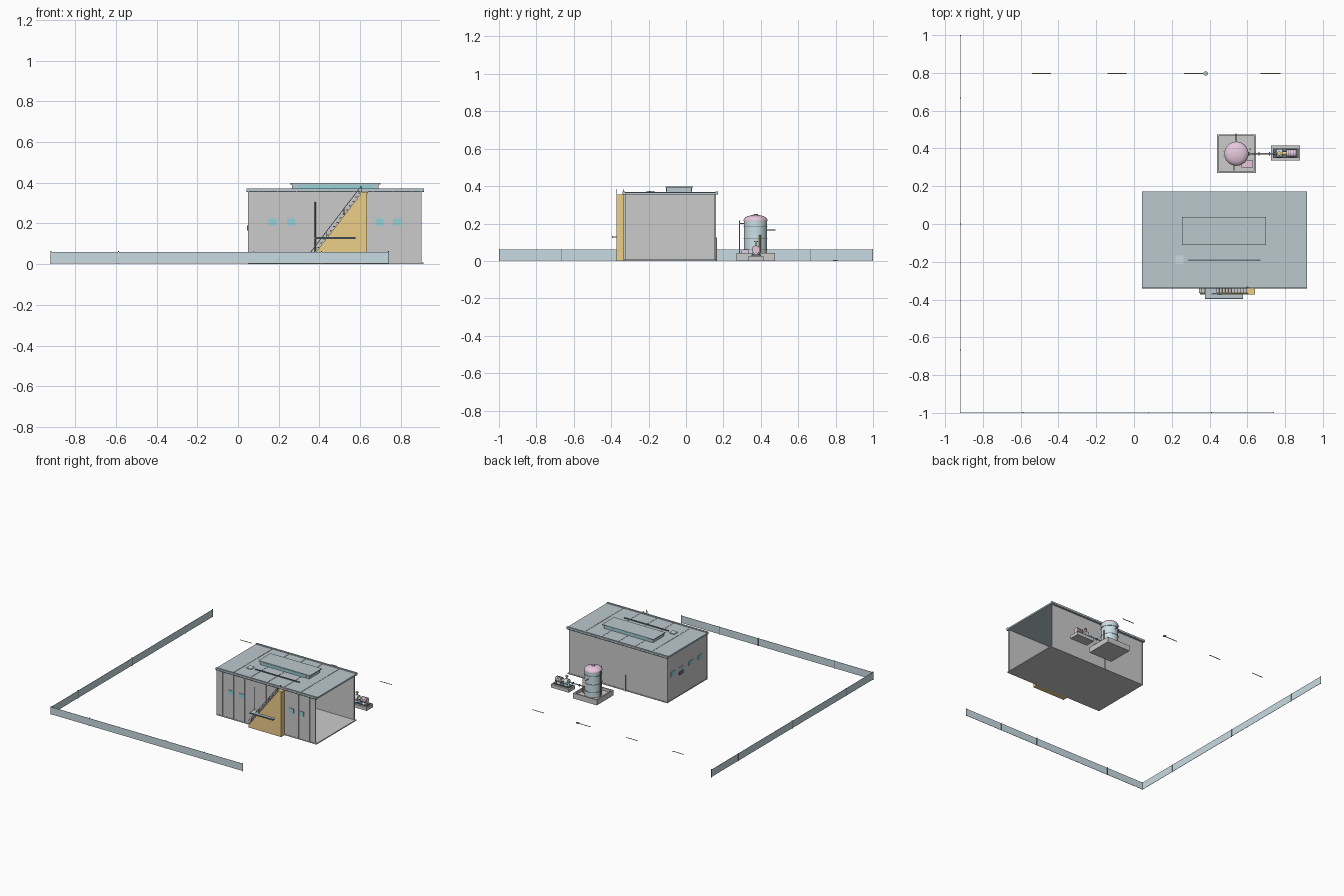
import bpy, bmesh, math
from mathutils import Vector

MATS = {}
COLORS = {
    "wall": (0.78, 0.78, 0.75), "roof": (0.50, 0.58, 0.62), "dark": (0.13, 0.17, 0.2),
    "glass": (0.3, 0.65, 0.7), "amber": (0.85, 0.62, 0.25), "fence": (0.58, 0.71, 0.76),
    "pink": (0.80, 0.58, 0.73), "tank": (0.60, 0.75, 0.79), "concrete": (0.72, 0.72, 0.71),
    "olive": (0.5, 0.47, 0.15),
}


def finish(name, bm, color, smooth=False):
    me = bpy.data.meshes.new(name)
    bmesh.ops.recalc_face_normals(bm, faces=bm.faces)
    bm.to_mesh(me)
    bm.free()
    ob = bpy.data.objects.new(name, me)
    bpy.context.collection.objects.link(ob)
    if color not in MATS:
        MATS[color] = bpy.data.materials.new(color)
        MATS[color].diffuse_color = (*COLORS[color], 1)
    me.materials.append(MATS[color])
    if smooth:
        bpy.ops.object.select_all(action='DESELECT')
        ob.select_set(True)
        bpy.context.view_layer.objects.active = ob
        bpy.ops.object.shade_smooth_by_angle(angle=math.radians(35))
    return ob


def box(name, x, y, z, color):
    """Box from (min, max) pairs."""
    bm = bmesh.new()
    bmesh.ops.create_cube(bm, size=1)
    for v in bm.verts:
        v.co = [p[0] + (c + 0.5) * (p[1] - p[0]) for c, p in zip(v.co, (x, y, z))]
    return finish(name, bm, color)


def rod(name, a, b, r, color, r2=None, n=12):
    """Cylinder or cone from point a to point b."""
    a, b = Vector(a), Vector(b)
    bm = bmesh.new()
    bmesh.ops.create_cone(bm, cap_ends=True, segments=n, radius1=r,
                          radius2=r if r2 is None else r2, depth=(b - a).length)
    q = (b - a).to_track_quat('Z', 'Y')
    for v in bm.verts:
        v.co = q @ v.co + (a + b) / 2
    return finish(name, bm, color, n > 8)


def lathe(name, profile, cx, cy, color, n=32):
    bm = bmesh.new()
    vs = [bm.verts.new((cx + r, cy, z)) for r, z in profile]
    es = [bm.edges.new(p) for p in zip(vs, vs[1:])]
    bmesh.ops.spin(bm, geom=vs + es, cent=(cx, cy, 0), axis=(0, 0, 1),
                   angle=math.tau, steps=n, use_duplicate=False)
    bmesh.ops.remove_doubles(bm, verts=bm.verts, dist=1e-5)
    return finish(name, bm, color, True)


def prism(name, pts, y0, y1, color):
    """Extrude an x-z outline along y."""
    bm = bmesh.new()
    f = bm.faces.new([bm.verts.new((x, y0, z)) for x, z in pts])
    ext = bmesh.ops.extrude_face_region(bm, geom=[f])
    for v in ext["geom"]:
        if isinstance(v, bmesh.types.BMVert):
            v.co.y = y1
    return finish(name, bm, color)


# Perimeter fence on the front and left
box("front_fence", (-0.92, 0.74), (-1, -0.998), (0.003, 0.06), "fence")
box("left_fence", (-0.92, -0.918), (-1, 1), (0.003, 0.06), "fence")
for x in (-0.92, -0.587, 0.075, 0.41, 0.74):
    box("front_fence_post", (x - 0.002, x + 0.002), (-1, -0.996), (0, 0.064), "dark")
for y in (-0.667, 0, 0.667, 0.998):
    box("left_fence_post", (-0.921, -0.917), (y - 0.002, y + 0.002), (0, 0.064), "dark")

# Building shell, open at the right end
box("floor_slab", (0.05, 0.912), (-0.332, 0.16), (0, 0.008), "concrete")
box("front_wall", (0.052, 0.9), (-0.33, -0.322), (0, 0.358), "wall")
box("back_wall", (0.052, 0.9), (0.149, 0.157), (0, 0.358), "wall")
box("left_wall", (0.052, 0.06), (-0.33, 0.157), (0, 0.358), "wall")
for x in (0.052, 0.9):
    for y in (-0.33, 0.157):
        box("corner_trim", (x - 0.003, x + 0.003), (y - 0.003, y + 0.003), (0, 0.358), "concrete")
for i in range(9):
    x = 0.1 + i * 0.094
    box("front_wall_rib", (x - 0.002, x + 0.002), (-0.335, -0.329), (0.008, 0.355), "concrete")

# Roof with eaves, gutters and standing seams
box("roof", (0.043, 0.915), (-0.335, 0.163), (0.355, 0.367), "roof")
for y in (-0.34, 0.158):
    box("eave_gutter", (0.043, 0.915), (y, y + 0.014), (0.354, 0.372), "roof")
    box("gutter_lip", (0.043, 0.915), (y - 0.001, y + 0.015), (0.357, 0.360), "dark")
for i in range(1, 6):
    x = 0.043 + i * 0.145
    box("roof_seam", (x - 0.0015, x + 0.0015), (-0.326, 0.158), (0.366, 0.369), "roof")

# Roof monitor with glazed sides
box("roof_monitor", (0.265, 0.69), (-0.105, 0.03), (0.365, 0.393), "roof")
box("monitor_roof", (0.255, 0.70), (-0.11, 0.038), (0.392, 0.398), "roof")
for y in (-0.107, 0.029):
    box("monitor_glazing", (0.29, 0.665), (y, y + 0.004), (0.372, 0.389), "glass")
box("roof_hatch", (0.22, 0.262), (-0.212, -0.168), (0.366, 0.373), "fence")
box("roof_walk_rail", (0.285, 0.67), (-0.197, -0.189), (0.366, 0.373), "dark")

# Windows
for x in (0.17, 0.26, 0.695, 0.783):
    box("front_window", (x - 0.02, x + 0.02), (-0.334, -0.328), (0.19, 0.225), "glass")
for y in (0.09, -0.01, -0.13, -0.25):
    box("left_window", (0.048, 0.054), (y - 0.025, y + 0.025), (0.19, 0.225), "glass")
box("left_louvre", (0.045, 0.054), (-0.035, 0.015), (0.165, 0.19), "dark")

# Amber stair enclosure on the front, with treads and handrail
prism("stair_enclosure", [(0.35, 0), (0.635, 0), (0.635, 0.35), (0.608, 0.35), (0.35, 0.016)],
      -0.372, -0.33, "amber")
for i in range(17):
    t = i / 16
    x, z = 0.352 + t * 0.25, 0.018 + t * 0.328
    box("stair_tread", (x - 0.009, x + 0.009), (-0.366, -0.332), (z, z + 0.006), "concrete")
for y in (-0.37, -0.336):
    rod("stair_handrail", (0.35, y, 0.05), (0.605, y, 0.383), 0.0018, "concrete", n=8)
    for t in (0, 0.33, 0.67, 1):
        x, z = 0.35 + t * 0.255, 0.018 + t * 0.333
        rod("handrail_post", (x, y, z), (x, y, z + 0.034), 0.0015, "dark", n=8)
box("stair_landing", (0.6, 0.64), (-0.372, -0.33), (0.348, 0.356), "amber")

# Entrance canopy and downpipes
box("entrance_canopy", (0.376, 0.578), (-0.394, -0.33), (0.124, 0.132), "roof")
box("canopy_edge", (0.376, 0.578), (-0.396, -0.393), (0.123, 0.133), "dark")
rod("front_downpipe", (0.38, -0.335, 0), (0.38, -0.335, 0.305), 0.003, "dark", n=8)
rod("back_standpipe", (0.41, 0.163, 0), (0.41, 0.163, 0.125), 0.003, "concrete", n=8)

# Bunded tank base
box("tank_base", (0.44, 0.645), (0.27, 0.475), (0, 0.022), "concrete")
for y in (0.27, 0.465):
    box("bund_wall", (0.44, 0.645), (y, y + 0.01), (0.02, 0.042), "concrete")
for x in (0.44, 0.635):
    box("bund_wall", (x, x + 0.01), (0.28, 0.465), (0.02, 0.042), "concrete")

# Tank with dome and hoops
TX, TY, R = 0.542, 0.372, 0.062
lathe("tank_shell", [(0, 0.022), (R, 0.022), (R, 0.217), (0, 0.217)], TX, TY, "tank")
dome = [(0.064, 0.214), (0.064, 0.22)]
dome += [(0.062 * math.cos(a), 0.22 + 0.026 * math.sin(a)) for a in (i * math.pi / 12 for i in range(1, 6))]
lathe("tank_dome", dome + [(0, 0.246)], TX, TY, "pink")
rod("tank_vent", (TX, TY, 0.243), (TX, TY, 0.252), 0.012, "pink")
for z in (0.06, 0.12, 0.185):
    lathe("tank_hoop", [(R, z), (R + 0.002, z), (R + 0.002, z + 0.003), (R, z + 0.003)], TX, TY, "dark")

# Tank pipes, control box and ladder
rod("fill_pipe", (0.53, 0.286, 0.022), (0.53, 0.286, 0.215), 0.003, "amber", n=8)
rod("fill_pipe_elbow", (0.53, 0.286, 0.2), (0.53, 0.32, 0.2), 0.003, "amber", n=8)
rod("drain_pipe", (0.615, 0.395, 0.022), (0.615, 0.395, 0.14), 0.005, "amber")
box("control_box", (0.57, 0.63), (0.298, 0.335), (0.022, 0.06), "pink")
for y in (0.362, 0.382):
    rod("ladder_rail", (0.474, y, 0.022), (0.474, y, 0.225), 0.0015, "dark", n=8)
for i in range(10):
    z = 0.04 + i * 0.019
    rod("ladder_rung", (0.474, 0.362, z), (0.474, 0.382, z), 0.001, "dark", n=6)
rod("tank_outlet", (0.54, 0.43, 0.165), (0.54, 0.478, 0.165), 0.002, "dark", n=8)
rod("transfer_pipe", (0.6, 0.372, 0.06), (0.76, 0.372, 0.06), 0.004, "tank")
for x in (0.607, 0.66, 0.715):
    rod("pipe_flange", (x, 0.372, 0.06), (x + 0.005, 0.372, 0.06), 0.009, "dark")

# Pump skid
box("pump_skid", (0.725, 0.88), (0.335, 0.415), (0, 0.026), "concrete")
box("skid_frame", (0.735, 0.87), (0.35, 0.4), (0.026, 0.034), "dark")
rod("pump_casing", (0.755, 0.374, 0.06), (0.785, 0.374, 0.06), 0.022, "tank", n=20)
rod("pump_coupling", (0.785, 0.374, 0.06), (0.81, 0.374, 0.06), 0.01, "amber")
rod("pump_motor", (0.808, 0.374, 0.06), (0.86, 0.374, 0.06), 0.02, "pink", n=20)
for x in (0.815, 0.828, 0.841, 0.854):
    rod("motor_fin", (x, 0.374, 0.06), (x + 0.003, 0.374, 0.06), 0.022, "dark", n=20)
for x in (0.77, 0.835):
    rod("pump_foot", (x, 0.374, 0.033), (x, 0.374, 0.06), 0.022, "tank", 0.008)
rod("pump_riser", (0.77, 0.374, 0.07), (0.77, 0.374, 0.105), 0.006, "tank")
rod("riser_flange", (0.77, 0.374, 0.1), (0.77, 0.374, 0.106), 0.011, "amber")

# Ground markings and drain cover
for x0, x1 in ((-0.54, -0.44), (-0.14, -0.04), (0.265, 0.38), (0.67, 0.775)):
    box("ground_marking", (x0, x1), (0.794, 0.8), (0, 0.002), "olive")
rod("drain_cover", (0.38, 0.797, 0), (0.38, 0.797, 0.005), 0.012, "roof", n=16)
